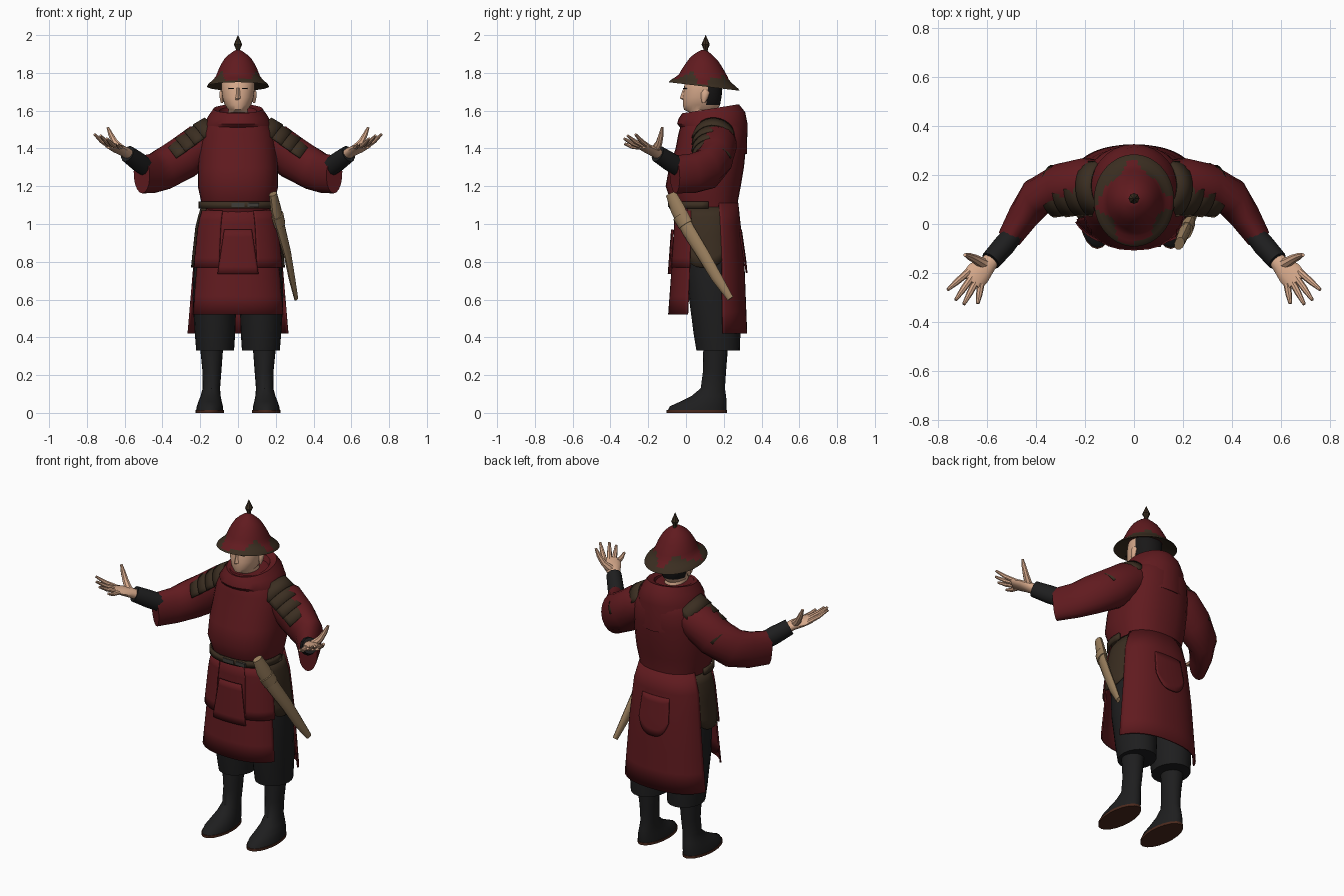
import bpy, bmesh, math
from mathutils import Vector as V

if "Cube" in bpy.data.objects:
    bpy.data.objects.remove(bpy.data.objects["Cube"])


def material(name, rgb):
    m = bpy.data.materials.new(name)
    m.diffuse_color = (*rgb, 1)
    m.use_nodes = True
    m.node_tree.nodes["Principled BSDF"].inputs["Base Color"].default_value = m.diffuse_color
    return m


RED = material("dark red cloth", (0.118, 0.0105, 0.0135))
BROWN = material("brown leather", (0.043, 0.027, 0.015))
BLACK = material("black cloth", (0.013, 0.013, 0.0135))
SKIN = material("skin", (0.68, 0.40, 0.26))
HAIR = material("black hair", (0.010, 0.009, 0.009))
TAN = material("tan scabbard", (0.32, 0.21, 0.11))
SOLE = material("sole brown", (0.07, 0.022, 0.012))
STEEL = material("dull buckle metal", (0.05, 0.047, 0.04))


def loft(name, rings, mats, closed=True, rule=None, thick=0, caps=True):
    """Skin a list of equal-length point rings (closed loops or open strips)."""
    bm = bmesh.new()
    rows = [[bm.verts.new(p) for p in r] for r in rings]
    n = len(rows[0])
    for a, b in zip(rows, rows[1:]):
        for i in range(n if closed else n - 1):
            j = (i + 1) % n
            bm.faces.new((a[i], a[j], b[j], b[i]))
    if closed and caps:
        bm.faces.new(rows[0][::-1])
        bm.faces.new(rows[-1])
    bmesh.ops.recalc_face_normals(bm, faces=bm.faces)
    if rule:
        for f in bm.faces:
            f.material_index = rule(f.calc_center_median())
    me = bpy.data.meshes.new(name)
    bm.to_mesh(me)
    bm.free()
    for m in mats:
        me.materials.append(m)
    ob = bpy.data.objects.new(name, me)
    bpy.context.collection.objects.link(ob)
    if thick:
        s = ob.modifiers.new("thickness", 'SOLIDIFY')
        s.thickness, s.offset = thick, 0
    return ob


def spow(v, p):
    return math.copysign(abs(v) ** p, v)


def angles(n, a0, a1):
    full = a1 - a0 == 360
    return [math.radians(a0 + (a1 - a0) * i / (n if full else n - 1)) for i in range(n)]


def ell(z, rx, y0, y1, cx=0, tilt=0, p=1.0, n=28, a0=0, a1=360):
    """Horizontal (super)ellipse; angle 0 is the front, 90 is +x."""
    out = []
    for a in angles(n, a0, a1):
        dy = -(y1 - y0) / 2 * spow(math.cos(a), p)
        out.append(V((cx + rx * spow(math.sin(a), p), (y0 + y1) / 2 + dy, z + tilt * dy)))
    return out


def tube_rings(path, radii, n=12, a0=0, a1=360):
    """Rings across a path; radii are (sideways, upward)."""
    path = [V(p) for p in path]
    out = []
    for k, p in enumerate(path):
        t = (path[min(k + 1, len(path) - 1)] - path[max(k - 1, 0)]).normalized()
        side = t.cross(V((0, 0, 1))).normalized()
        up = side.cross(t)
        rs, ru = radii[k]
        out.append([p + side * rs * math.sin(a) + up * ru * math.cos(a) for a in angles(n, a0, a1)])
    return out


def flip(rings, s):
    return [[V((p.x * s, p.y, p.z)) for p in r] for r in rings]


# ---- torso and hood collar
TORSO = [(1.06, .185, -.055, .272), (1.12, .195, -.08, .275), (1.2, .213, -.108, .29),
         (1.3, .213, -.09, .307), (1.4, .207, -.055, .317), (1.48, .195, -.04, .32),
         (1.55, .16, -.02, .3), (1.59, .1, .0, .26)]
loft("tunic_torso", [ell(*r, p=.85) for r in TORSO], [RED])
HOOD = [(1.44, .185, -.03, .322, -.4), (1.53, .18, -.047, .326, .0), (1.575, .155, -.04, .313, .1),
        (1.61, .13, -.02, .28, .16), (1.6, .1, .0, .24, .16), (1.54, .08, .03, .2, 0)]
loft("hood_collar", [ell(z, rx, a, b, tilt=t) for z, rx, a, b, t in HOOD], [RED])

# ---- coat skirts, cut from one shared profile
COAT = [(1.12, .185, -.06, .272), (1.0, .222, -.065, .285), (.8, .244, -.08, .305), (.42, .278, -.108, .32)]


def coat_point(z, off, deg):
    for a, b in zip(COAT, COAT[1:]):
        if z >= b[0]:
            break
    t = (a[0] - z) / (a[0] - b[0])
    _, rx, y0, y1 = [u + (v - u) * t for u, v in zip(a, b)]
    return ell(z, rx + off, y0 - off, y1 + off, p=.85, n=2, a0=deg, a1=deg + 1)[0]


def panel(name, a0, a1, z0, z1, off, mat, flare=0.0, curve=0.0, n=15, rows=7, lift=0.0):
    """Cloth panel between two angles; curve raises its lower corners, lift tips the hem out."""
    mid, half = (a0 + a1) / 2, (a1 - a0) / 2
    rings = []
    for k in range(rows):
        t = k / (rows - 1)
        h = half * (1 - flare * (1 - t))
        ss = [-1 + 2 * i / (n - 1) for i in range(n)]
        rings.append([coat_point(z0 + (z1 + curve * abs(s) ** 2.5 - z0) * t, off + lift * t, mid + s * h)
                      for s in ss])
    return loft(name, rings, [mat], closed=False, thick=.008)


panel("coat_front", -64, 64, 1.1, .52, -.01, RED, n=25)
panel("coat_back", 110, 250, 1.11, .42, 0, RED, n=29)
panel("front_flap", -21, 21, .97, .735, .008, RED, flare=.3)
panel("back_flap", 161, 199, .97, .74, .004, RED, curve=.09, lift=.01)
for s in (1, -1):
    lo, hi = sorted((s * 20, s * 66))
    panel("front_side_flap", lo, hi, 1.07, .77, .003, RED)
    lo, hi = sorted((s * 58, s * 114))
    panel("hip_guard", lo, hi, 1.09, .77, -.002, BROWN, curve=.05)

# ---- belt and buckle
loft("belt", [ell(z, .203, -.085, .278, p=.85, n=25, a0=-95, a1=95) for z in (1.082, 1.118)],
     [BROWN], closed=False, thick=.012)
for x0, x1 in ((-.035, .035), (.05, .11)):
    loft("buckle", [[V((x0, -.094, z)), V((x1, -.094, z)), V((x1, -.08, z)), V((x0, -.08, z))]
                    for z in (1.09, 1.112)], [STEEL])

# ---- head
HEAD = [(1.5, .055, .05, .17), (1.585, .055, .03, .17), (1.605, .05, -.01, .165), (1.63, .07, -.017, .18),
        (1.67, .083, -.017, .188), (1.71, .088, -.012, .192), (1.76, .088, -.005, .19), (1.8, .07, .02, .16)]
loft("head", [ell(*r, p=.92) for r in HEAD], [SKIN, HAIR],
     rule=lambda c: int(c.y > .115 and c.z > 1.625))
loft("nose", [[V((-w, -.01, z)), V((0, y, z)), V((w, -.01, z))]
              for z, w, y in ((1.655, .018, -.014), (1.665, .018, -.033), (1.72, .008, -.014))], [SKIN])
for s in (1, -1):
    loft("ear", flip([ell(z, rx, a, b, cx=.085, n=10) for z, rx, a, b in
                      ((1.64, .006, .085, .1), (1.665, .012, .08, .115), (1.695, .015, .08, .125),
                       (1.71, .008, .09, .115))], s), [SKIN])
    loft("eyebrow", flip([[V((x, -.015 + y, z)) for y, z in ((0, 1.714), (0, 1.72), (.03, 1.72), (.03, 1.714))]
                          for x in (.02, .05)], s), [HAIR])

# ---- bell helmet with painted brim and spike
HELM = [(1.765, .09, .10), (1.728, .164, .188), (1.738, .159, .181), (1.75, .146, .165), (1.765, .13, .145),
        (1.78, .118, .131), (1.8, .11, .121), (1.825, .1, .106), (1.85, .087, .09), (1.875, .071, .072),
        (1.895, .05, .05), (1.912, .027, .027), (1.92, .012, .012)]


def helm_paint(c):
    a = math.atan2(c.x, .1 - c.y)
    line = 1.77 - .024 * math.cos(4 * a) + .012 * math.sin(7 * a + 1) - .01 * math.cos(a)
    inside = math.hypot(c.x / .17, (c.y - .094) / .19) < .82 and c.z < 1.765 and c.z + .12 * (c.y - .094) < 1.755
    return int(inside or c.z + .12 * (c.y - .094) < line)


loft("helmet", [ell(z, rx, .096 - ry, .096 + ry, tilt=-.12, n=56) for z, rx, ry in HELM],
     [RED, BROWN], rule=helm_paint)
loft("helmet_spike", [ell(z, r, .104 - r, .104 + r, n=8) for z, r in
                      ((1.9, .016), (1.92, .011), (1.928, .012), (1.95, .022), (1.965, .016), (2.0, .001))], [BROWN])

for s in (1, -1):
    # ---- sleeves, cuffs
    arm = [(.12, .16, 1.45), (.2, .16, 1.42), (.29, .15, 1.35), (.395, .11, 1.29), (.45, .035, 1.268),
           (.51, -.06, 1.262)]
    loft("sleeve", flip(tube_rings(arm, [(.1, .09), (.11, .11), (.1, .115), (.08, .112), (.065, .105),
                                         (.05, .1)], 18), s), [RED])
    loft("cuff", flip(tube_rings([(.475, -.02, 1.29), (.528, -.085, 1.33), (.585, -.15, 1.372)],
                                 [(.04, .05), (.045, .052), (.042, .046)]), s), [BLACK])
    # ---- layered shoulder pads
    p0, p1 = V((.10, .15, 1.455)), V((.305, .135, 1.31))
    for k in range(4):
        ts = (k * .24, k * .24 + .14, k * .24 + .29)
        path = [p0.lerp(p1, t) for t in ts]
        rad = [(.114 - .01 * t + d, .129 - .008 * t + d) for t, d in zip(ts, (.0, .004, .008))]
        loft("shoulder_pad", flip(tube_rings(path, rad, 15, -68, 68), s), [BROWN], closed=False, thick=.008)
    # ---- hands: palm, four fingers, thumb
    loft("palm", flip(tube_rings([(.57, -.135, 1.363), (.6, -.167, 1.383), (.635, -.2, 1.398), (.665, -.237, 1.412)],
                                 [(.03, .028), (.038, .027), (.052, .022), (.05, .014)]), s), [SKIN])
    tips = [(.76, -.268, 1.475), (.728, -.31, 1.468), (.695, -.328, 1.452), (.638, -.325, 1.425)]
    for k, tip in enumerate(tips):
        o = .036 - .024 * k
        base = V((.65 + o * .7, -.22 + o * .7, 1.407))
        tip = V(tip)
        mid = base.lerp(tip, .55) - V((0, 0, .006))
        loft("finger", flip(tube_rings([base, mid, tip], [(.015, .014), (.013, .012), (.007, .007)], 8), s), [SKIN])
    loft("thumb", flip(tube_rings([(.605, -.168, 1.385), (.65, -.142, 1.43), (.673, -.132, 1.472), (.69, -.126, 1.512)],
                                  [(.024, .025), (.018, .018), (.014, .014), (.007, .007)], 8), s), [SKIN])
    # ---- baggy trousers, boots, soles
    loft("trouser_leg", flip([ell(z, rx, a, b, cx=cx, n=20) for z, cx, rx, a, b in
                              ((.33, .121, .1, .055, .285), (.42, .122, .107, .04, .288), (.5, .123, .111, .03, .288),
                               (.62, .125, .115, .014, .275), (.8, .125, .108, .0, .265),
                               (1.02, .095, .095, -.02, .25))], s), [BLACK])
    loft("boot", flip([ell(z, rx, a, b, cx=cx, n=20) for z, cx, rx, a, b in
                       ((.012, .15, .072, -.098, .213), (.035, .149, .069, -.085, .215), (.06, .148, .062, -.03, .215),
                        (.09, .145, .053, .03, .212), (.13, .141, .046, .078, .206), (.22, .138, .05, .09, .212),
                        (.38, .14, .064, .092, .225))], s), [BLACK])
    loft("sole", flip([ell(z, .075, -.102, .216, cx=.15, n=20) for z in (0, .014)], s), [SOLE])

# ---- sword in its scabbard on the left hip
loft("scabbard", tube_rings([(.185, -.08, 1.16), (.2, -.045, 1.08), (.228, .01, .97), (.262, .09, .84),
                             (.284, .16, .72), (.308, .235, .605)],
                            [(.02, .03), (.024, .042), (.02, .038), (.018, .034), (.016, .03), (.01, .018)], 10), [TAN])
loft("scabbard_collar", tube_rings([(.209, -.03, 1.045), (.222, -.002, .995)], [(.03, .046), (.027, .043)], 10), [TAN])

# ---- smooth shading with crisp edges
bpy.ops.object.select_all(action='SELECT')
bpy.context.view_layer.objects.active = bpy.context.selected_objects[0]
bpy.ops.object.shade_smooth_by_angle(angle=math.radians(40))
